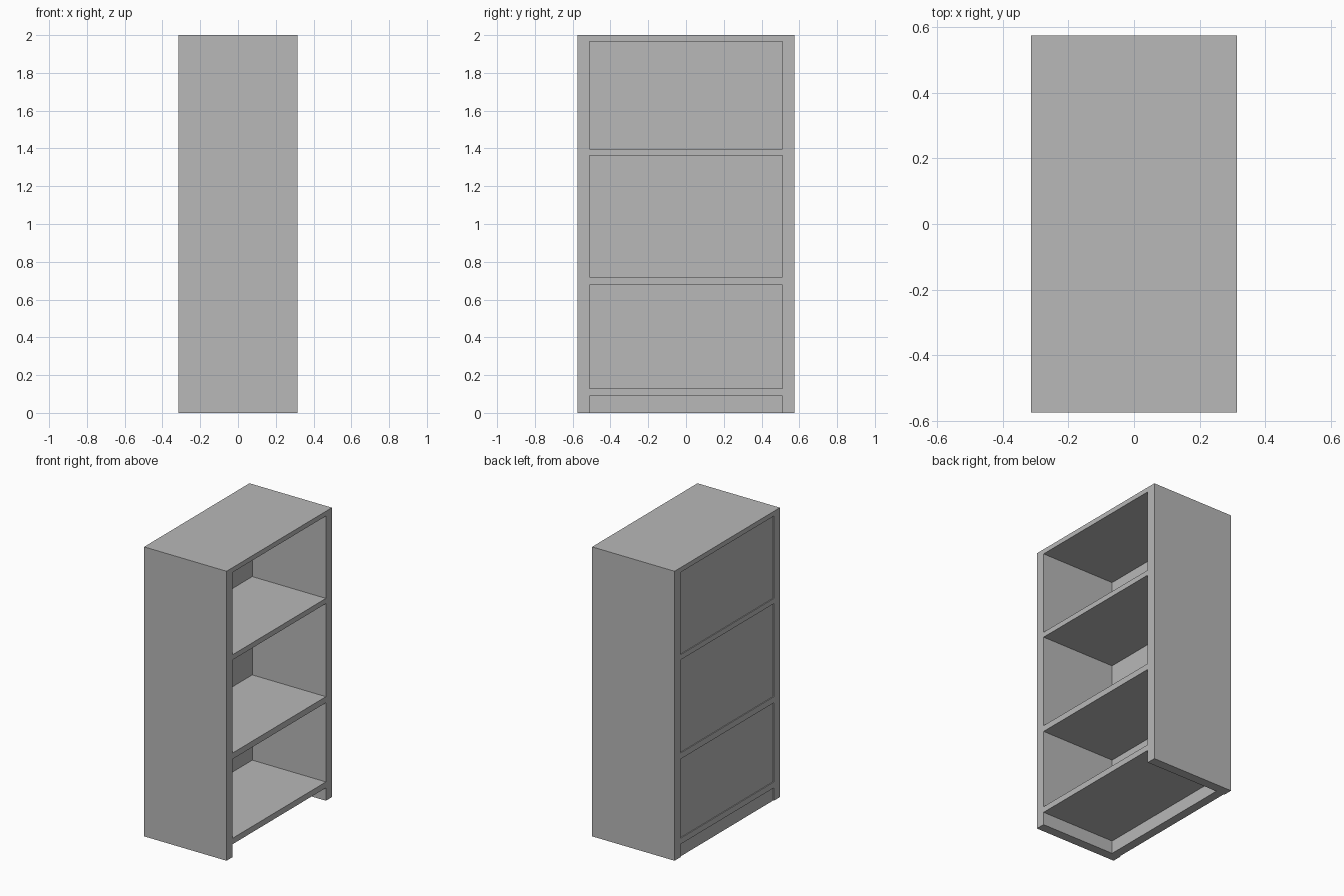
import bpy
import bmesh
from mathutils import Matrix, Vector

cube = bpy.data.objects.get("Cube")
if cube:
    bpy.data.objects.remove(cube, do_unlink=True)

# Overall dimensions
HX, HY, HEIGHT = 0.315, 0.575, 2.0
INNER_Y = 0.51       # half width between the side panels
BACK_INNER = -0.248  # inner face of the back panel
RECESS = 0.006       # shallow recess on the outside of the back
OVER = 0.1           # cutter overshoot

# Bottom and top of each bay, from the toe space up
BAYS = [(-OVER, 0.089), (0.13, 0.677), (0.719, 1.362), (1.398, 1.967)]

grey = bpy.data.materials.new("plain grey")
grey.use_nodes = True
colour = (0.48, 0.48, 0.48, 1)
grey.diffuse_color = colour
grey.node_tree.nodes["Principled BSDF"].inputs["Base Color"].default_value = colour


def add_box(bm, low, high):
    low, high = Vector(low), Vector(high)
    size = Matrix.Diagonal((high - low).to_4d())
    size[3][3] = 1
    bmesh.ops.create_cube(bm, size=1, matrix=Matrix.Translation((low + high) / 2) @ size)


def make_object(name, boxes):
    bm = bmesh.new()
    for low, high in boxes:
        add_box(bm, low, high)
    mesh = bpy.data.meshes.new(name)
    bm.to_mesh(mesh)
    bm.free()
    mesh.materials.append(grey)
    obj = bpy.data.objects.new(name, mesh)
    bpy.context.collection.objects.link(obj)
    return obj


# Solid carcass of the shelf unit
shelf_unit = make_object("shelf_unit", [((-HX, -HY, 0), (HX, HY, HEIGHT))])

# Open bays on the +x side, matching shallow recesses on the -x side
cuts = []
for bottom, top in BAYS:
    cuts.append(((BACK_INNER, -INNER_Y, bottom), (HX + OVER, INNER_Y, top)))
    cuts.append(((-HX - OVER, -INNER_Y, bottom), (-HX + RECESS, INNER_Y, top)))
cutter = make_object("bay_cutter", cuts)
cutter.hide_render = True

# Carve the bays, then drop the cutter
carve = shelf_unit.modifiers.new("bays", "BOOLEAN")
carve.operation = "DIFFERENCE"
carve.solver = "EXACT"
carve.object = cutter
bpy.context.view_layer.objects.active = shelf_unit
shelf_unit.select_set(True)
bpy.ops.object.modifier_apply(modifier=carve.name)
bpy.data.objects.remove(cutter, do_unlink=True)
